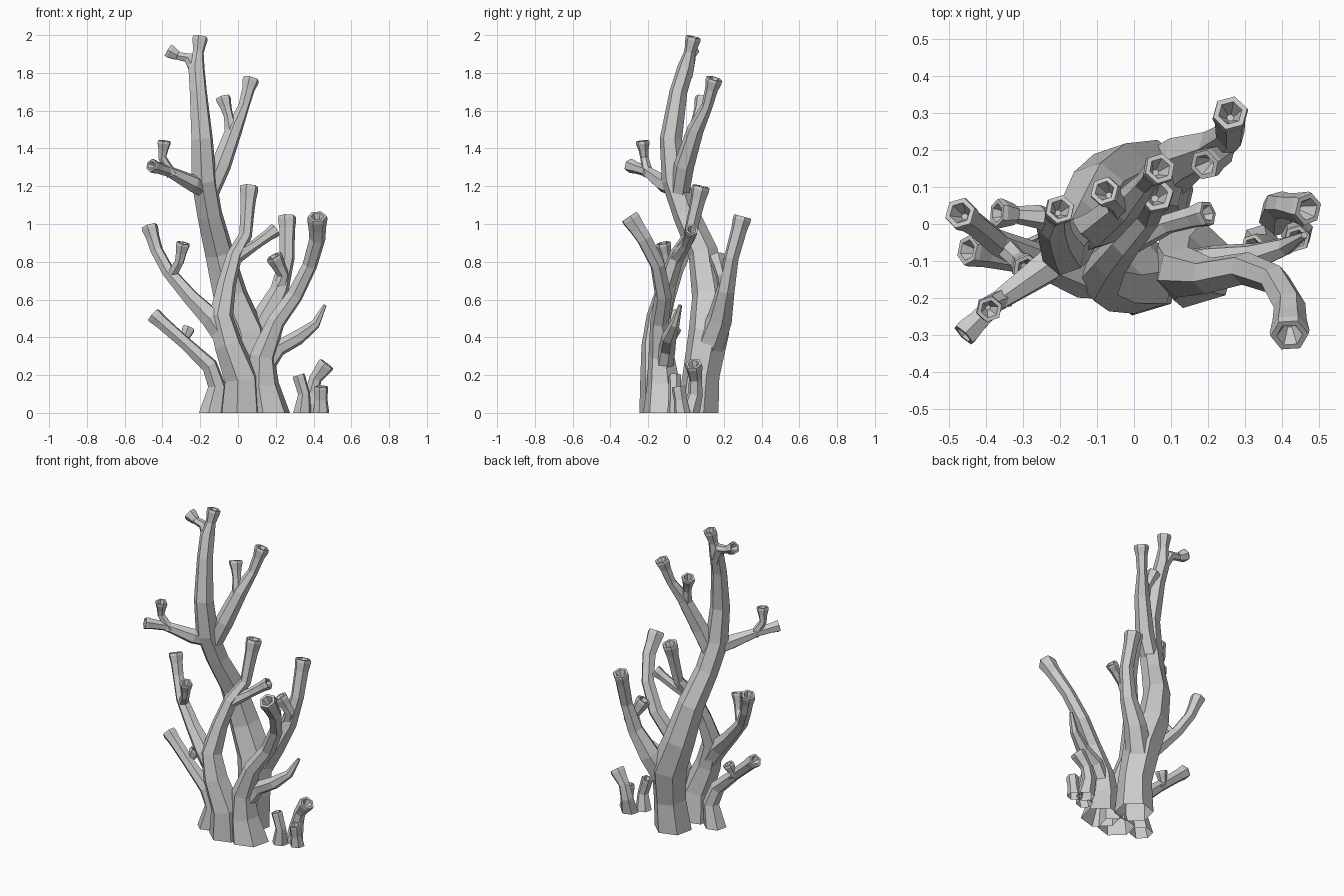
import bpy, bmesh, math
from mathutils import Vector

SIDES = 6

default_cube = bpy.data.objects.get("Cube")
if default_cube:
    bpy.data.objects.remove(default_cube, do_unlink=True)

# One plain grey for the whole coral
coral_grey = bpy.data.materials.new("coral grey")
coral_grey.use_nodes = True
grey = (.6, .6, .6, 1)
coral_grey.diffuse_color = grey
coral_grey.node_tree.nodes["Principled BSDF"].inputs["Base Color"].default_value = grey


def add_ring(mesh, centre, across, normal, radius):
    """Add one ring of vertices around a centre, square to the normal."""
    side = normal.cross(across)
    turn = math.tau / SIDES
    return [mesh.verts.new(centre + radius * (across * math.cos(i * turn) + side * math.sin(i * turn)))
            for i in range(SIDES)]


def bridge(mesh, lower, upper):
    """Join two neighbouring rings with a band of quads."""
    for i in range(SIDES):
        j = (i + 1) % SIDES
        mesh.faces.new((lower[i], lower[j], upper[j], upper[i]))


def branch(name, *path, cup=True):
    """Sweep a faceted tube along (x, y, z, radius) points, with a hollow cup at its end."""
    centres = [Vector(p[:-1]) for p in path]
    radii = [p[-1] for p in path]
    mesh = bmesh.new()
    across = Vector((1, .3, 0))
    rings = []
    last = len(centres) - 1
    for i, centre in enumerate(centres):
        normal = (centres[min(i + 1, last)] - centres[max(i - 1, 0)]).normalized()
        if centre.z == 0:
            normal = Vector((0, 0, 1))
        across = (across - normal * across.dot(normal)).normalized()
        if cup and i == last:
            # Narrow neck, wide collar, rim, then the hollow: (depth, radius) in rim sizes
            rim = radii[i]
            neck = .7 * radii[i - 1] / rim + .3
            for depth, size in ((1.4, neck), (.35, 1), (0, .95), (0, .65), (1, .2)):
                rings.append(add_ring(mesh, centre - normal * rim * depth, across, normal, rim * size))
        else:
            rings.append(add_ring(mesh, centre, across, normal, radii[i]))
    for lower, upper in zip(rings, rings[1:]):
        bridge(mesh, lower, upper)
    mesh.faces.new(rings[-1])
    data = bpy.data.meshes.new(name)
    mesh.to_mesh(data)
    mesh.free()
    data.materials.append(coral_grey)
    part = bpy.data.objects.new(name, data)
    bpy.context.collection.objects.link(part)
    return part


# Tall back trunk and its forked crown
branch("tall_trunk", (.05, .06, 0, .115), (.06, .08, .2, .1), (.04, .12, .42, .11),
       (-.04, .125, .62, .095), (-.1, .09, .85, .08), (-.15, 0, 1.05, .07),
       (-.18, -.06, 1.23, .07), (-.19, -.08, 1.45, .06), (-.21, -.04, 1.7, .048),
       (-.22, 0, 1.83, .045), (-.21, .02, 1.91, .03), (-.2, .04, 1.99, .042))
branch("crown_side_tip", (-.21, 0, 1.78, .035), (-.26, .02, 1.88, .032),
       (-.32, .025, 1.89, .023), (-.37, .03, 1.92, .04))

# Upper branches of the tall trunk
branch("upper_right_branch", (-.17, -.04, 1.12, .05), (-.09, -.01, 1.31, .055),
       (-.02, .05, 1.5, .045), (.03, .11, 1.62, .03), (.07, .15, 1.77, .045))
branch("upper_right_twig", (-.03, .04, 1.46, .04), (-.05, .06, 1.57, .026), (-.08, .09, 1.67, .042))
branch("upper_left_branch", (-.16, -.03, 1.17, .04), (-.24, -.12, 1.215, .047),
       (-.37, -.21, 1.28, .029), (-.46, -.3, 1.31, .038))
branch("upper_left_twig", (-.35, -.2, 1.26, .03), (-.4, -.22, 1.35, .022), (-.39, -.23, 1.44, .037))

# Rear branch of the tall trunk
branch("rear_branch", (.06, .12, .34, .08), (.14, .18, .5, .068), (.22, .21, .65, .05),
       (.26, .24, .82, .04), (.26, .3, 1.04, .05))
branch("rear_twig", (.2, .21, .62, .04), (.24, .19, .73, .032), (.19, .16, .83, .045))

# Front left stem, rising into the middle branch, with an outer branch
branch("middle_branch", (.02, -.14, 0, .11), (.02, -.15, .18, .095), (-.05, -.16, .36, .078),
       (-.09, -.145, .51, .066), (-.06, -.1, .68, .05), (-.02, -.05, .83, .042),
       (.04, .02, .94, .035), (.05, .05, 1.07, .038), (.06, .08, 1.2, .05))
branch("middle_twig", (-.02, -.05, .82, .04), (.09, 0, .89, .028), (.2, .03, .97, .037))
branch("outer_left_branch", (-.05, -.15, .36, .055), (-.14, -.14, .5, .06),
       (-.25, -.1, .61, .045), (-.37, -.05, .75, .036), (-.43, 0, .86, .034), (-.47, .03, .99, .045))
branch("outer_left_twig", (-.35, -.06, .73, .03), (-.31, -.1, .8, .026), (-.29, -.12, .9, .04))

# Front right stem, rising into the long arm, with a pointed arm
branch("long_arm", (.16, -.11, 0, .12), (.13, -.12, .15, .09), (.13, -.13, .3, .07),
       (.2, -.14, .48, .05), (.3, -.12, .62, .045), (.38, -.15, .78, .04),
       (.42, -.22, .92, .043), (.42, -.3, 1.04, .054))
branch("pointed_arm", (.13, -.12, .22, .05), (.21, -.1, .34, .045), (.32, -.09, .4, .04),
       (.41, -.06, .47, .026), (.46, -.03, .57, .01), cup=False)

# Low left branch
branch("low_left_branch", (-.14, -.1, 0, .07), (-.11, -.1, .14, .05), (-.15, -.11, .25, .045),
       (-.28, -.1, .37, .036), (-.45, -.07, .52, .044))
branch("low_left_twig", (-.23, -.1, .32, .025), (-.29, -.08, .38, .022), (-.26, -.06, .45, .036))

# Small separate sprouts
branch("thin_sprout", (.34, -.05, 0, .05), (.35, -.06, .1, .033), (.32, -.06, .2, .035))
branch("bent_sprout", (.39, .02, 0, .055), (.39, .05, .1, .04), (.41, .05, .18, .035),
       (.47, .04, .26, .047))
branch("short_sprout", (.44, -.02, 0, .045), (.44, -.03, .07, .035), (.44, -.04, .14, .038))
